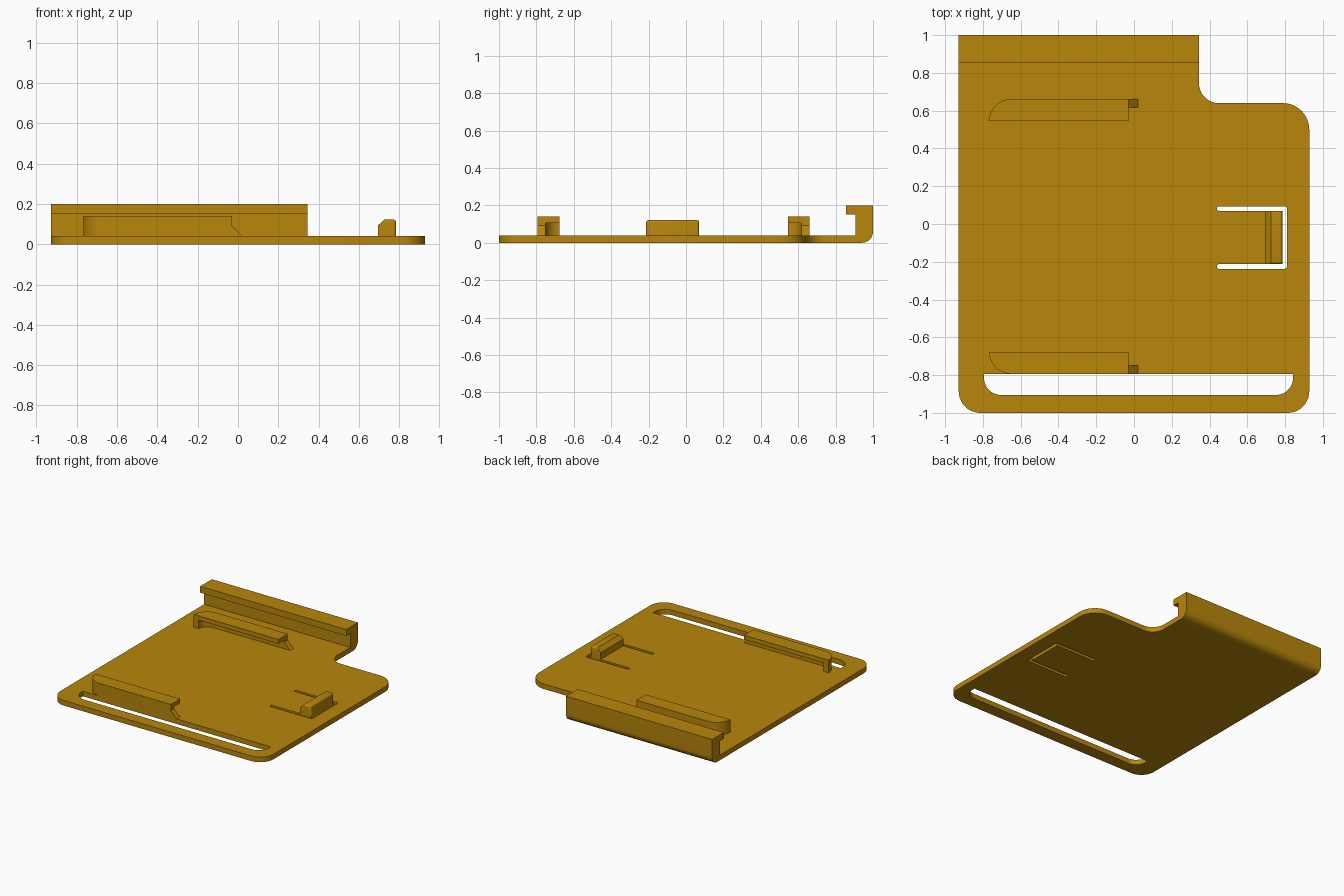
import bpy, bmesh, math
from mathutils import Vector

if "Cube" in bpy.data.objects:
    bpy.data.objects.remove(bpy.data.objects["Cube"])

gold = bpy.data.materials.new("dark gold plastic")
gold.diffuse_color = (0.479, 0.238, 0.0033, 1)
gold.use_nodes = True
gold.node_tree.nodes["Principled BSDF"].inputs["Base Color"].default_value = gold.diffuse_color


def rounded(corners, steps=10):
    """Outline from (u, v, radius) corners, each filleted with an arc."""
    out = []
    n = len(corners)
    for i, (u, v, r) in enumerate(corners):
        p = Vector((u, v))
        if r == 0:
            out.append(p)
            continue
        a = (Vector(corners[i - 1][:2]) - p).normalized()
        b = (Vector(corners[(i + 1) % n][:2]) - p).normalized()
        half = a.angle(b) / 2
        centre = p + (a + b).normalized() * (r / math.sin(half))
        s = p + a * (r / math.tan(half)) - centre
        e = p + b * (r / math.tan(half)) - centre
        turn = s.angle(e)
        for k in range(steps + 1):
            t = k / steps
            out.append(centre + (s * math.sin((1 - t) * turn) + e * math.sin(t * turn)) / math.sin(turn))
    return out


def prism(name, outline, lo, hi, axis="z", bevel=None):
    """Extrude an outline along an axis; bevel = (edge test, width)."""
    place = {"x": lambda u, v, w: (w, u, v),
             "y": lambda u, v, w: (u, w, v),
             "z": lambda u, v, w: (u, v, w)}[axis]
    bm = bmesh.new()
    base = [bm.verts.new(place(p[0], p[1], lo)) for p in outline]
    top = [bm.verts.new(place(p[0], p[1], hi)) for p in outline]
    bm.faces.new(base)
    bm.faces.new(top)
    n = len(base)
    for i in range(n):
        j = (i + 1) % n
        bm.faces.new((base[i], base[j], top[j], top[i]))
    bmesh.ops.recalc_face_normals(bm, faces=bm.faces[:])
    if bevel:
        edges = [e for e in bm.edges if bevel[0](e)]
        bmesh.ops.bevel(bm, geom=edges, offset=bevel[1], segments=4, profile=0.5, affect='EDGES')
    mesh = bpy.data.meshes.new(name)
    bm.to_mesh(mesh)
    bm.free()
    mesh.materials.append(gold)
    ob = bpy.data.objects.new(name, mesh)
    bpy.context.collection.objects.link(ob)
    return ob


def activate(ob):
    bpy.ops.object.select_all(action='DESELECT')
    ob.select_set(True)
    bpy.context.view_layer.objects.active = ob


def cut(ob, cutter):
    cutter.hide_render = True
    mod = ob.modifiers.new("cut", 'BOOLEAN')
    mod.operation = 'DIFFERENCE'
    mod.solver = 'EXACT'
    mod.object = cutter
    activate(ob)
    bpy.ops.object.modifier_apply(modifier=mod.name)
    bpy.data.objects.remove(cutter)


L, R, STEP, T = -0.928, 0.928, 0.344, 0.04

# Base plate with a notched back corner
plate = prism("base_plate", rounded([
    (L, -1, 0.115), (R, -1, 0.115), (R, 0.64, 0.14),
    (STEP, 0.64, 0.105), (STEP, 0.905, 0), (L, 0.905, 0)]), 0, T)

# Long strap slot near the front edge
cut(plate, prism("strap_slot_cutter", rounded([
    (-0.794, -0.905, 0.09), (0.842, -0.905, 0.09),
    (0.842, -0.793, 0), (-0.794, -0.793, 0)]), -0.1, 0.1))

# U-shaped slot that frees the flexible latch tongue
cut(plate, prism("tongue_slot_cutter", rounded([
    (0.44, -0.237, 0.008), (0.81, -0.237, 0.012), (0.81, 0.093, 0.012), (0.44, 0.093, 0.008),
    (0.44, 0.07, 0.008), (0.785, 0.07, 0), (0.785, -0.213, 0), (0.44, -0.213, 0.008)], 4), -0.1, 0.1))

# Back hook: wall with rounded lower edge and inward lip
hook = prism("back_hook", rounded([
    (0.905, 0, 0), (1, 0, 0.06), (1, 0.2, 0), (0.855, 0.2, 0),
    (0.855, 0.15, 0), (0.905, 0.15, 0)]), L, STEP, "x")

# Latch block on the tongue, chamfered on the inner side, soft on the outer
latch = prism("latch_block", [(0.694, 0.03), (0.785, 0.03), (0.785, 0.122), (0.725, 0.122), (0.694, 0.093)],
              -0.213, 0.07, "y",
              (lambda e: all(v.co.x > 0.72 for v in e.verts) and any(v.co.z > 0.1 for v in e.verts)
               and not all(v.co.x < 0.73 for v in e.verts), 0.013))

parts = [plate, hook, latch]

# Two facing guide rails: curved wall, overhanging lip, sloped end brace
RAD, X0, X1, W = 0.116, -0.767, -0.03, 0.043


def arc(r):
    return [(X0 + RAD - r * math.cos(a), r * math.sin(a))
            for a in (math.pi / 2 * k / 16 for k in range(17))]


for side, y_in, s in (("back", 0.545, 1), ("front", -0.677, -1)):
    def shift(pts):
        return [(x, y_in + s * y) for x, y in pts]
    wall = arc(RAD) + [(X1, RAD), (X1, RAD - W)] + arc(RAD - W)[::-1]
    parts.append(prism(side + "_rail_wall", shift(wall), T - 0.005, 0.106))
    lip = arc(RAD) + [(X1, RAD), (X1, 0)]
    parts.append(prism(side + "_rail_lip", shift(lip), 0.106, 0.14))
    ends = sorted((y_in + s * RAD, y_in + s * (RAD - W)))
    parts.append(prism(side + "_rail_brace", [(X1, T), (0.02, T), (X1, 0.092)], ends[0], ends[1], "y"))

for ob in parts:
    activate(ob)
    bpy.ops.object.shade_smooth_by_angle(angle=math.radians(30))
